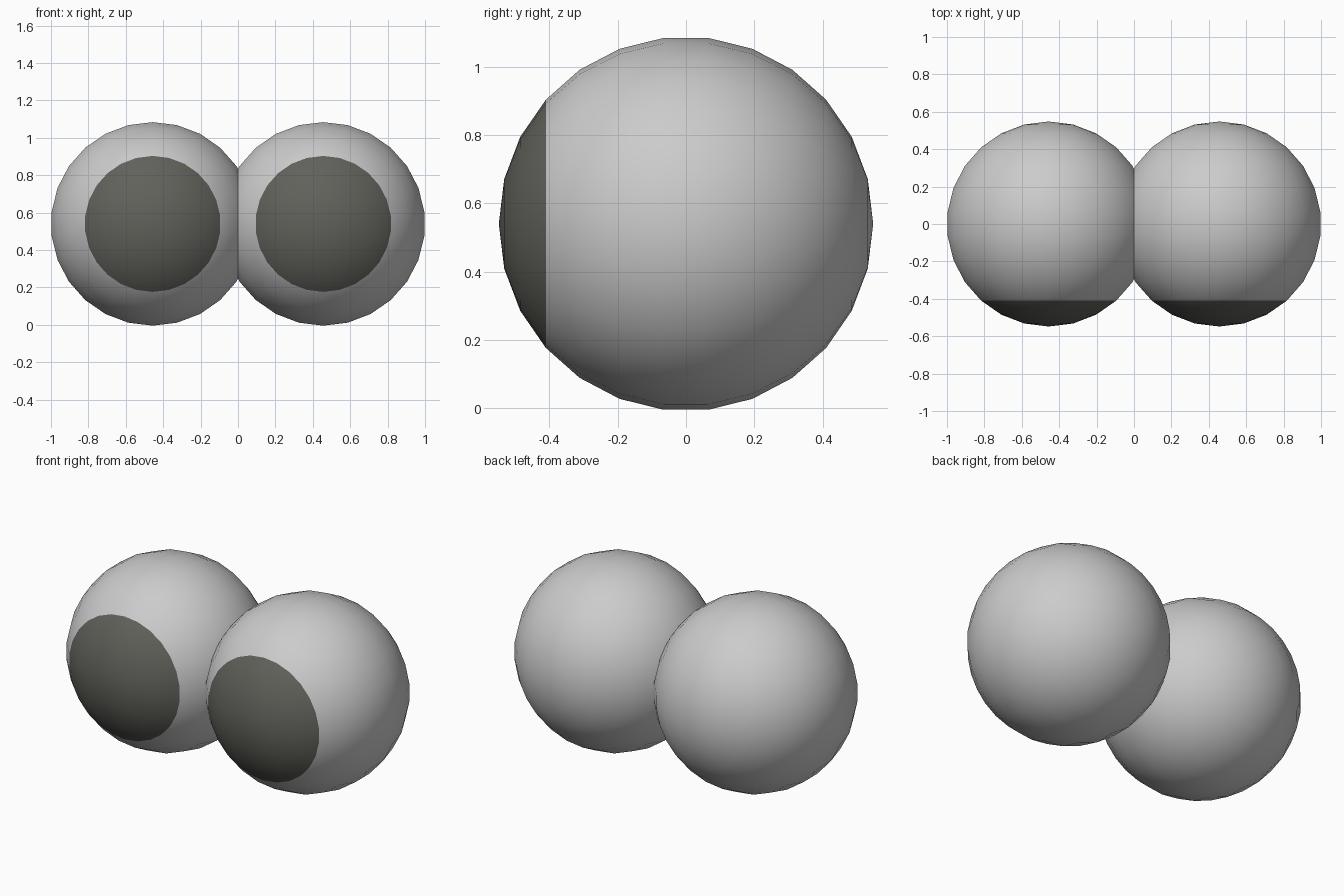
import bpy, bmesh
from math import radians, cos, pi
from mathutils import Matrix

if "Cube" in bpy.data.objects:
    bpy.data.objects.remove(bpy.data.objects["Cube"])

SEGMENTS, RINGS, RADIUS = 26, 13, 0.548
OFFSET, HEIGHT = 0.456, 0.54
PUPIL_EDGE = -RADIUS * cos(3 * pi / RINGS)   # third ring from the front pole

pupil_mat = bpy.data.materials.new("pupil_dark")
pupil_mat.diffuse_color = (0.12, 0.12, 0.105, 1)
pupil_mat.use_nodes = True
pupil_mat.node_tree.nodes["Principled BSDF"].inputs["Base Color"].default_value = pupil_mat.diffuse_color


def eye_part(name, x, pupil):
    """Sphere with its poles along y, keeping only the pupil cap or the white."""
    bm = bmesh.new()
    bmesh.ops.create_uvsphere(bm, u_segments=SEGMENTS, v_segments=RINGS, radius=RADIUS,
                              matrix=Matrix.Rotation(radians(90), 4, 'X'))
    mesh = bpy.data.meshes.new(name)
    unwanted = [f for f in bm.faces
                if (f.calc_center_median().y < PUPIL_EDGE) != pupil]
    for f in bm.faces:
        f.smooth = True
    # keep the rounded sphere shading across the colour border
    normals = {}
    bmesh.ops.delete(bm, geom=unwanted, context='FACES')
    bm.to_mesh(mesh)
    bm.free()
    mesh.normals_split_custom_set_from_vertices([v.co.normalized() for v in mesh.vertices])
    if pupil:
        mesh.materials.append(pupil_mat)
    obj = bpy.data.objects.new(name, mesh)
    obj.location = (x, 0, HEIGHT)
    bpy.context.collection.objects.link(obj)


# Pair of touching eyeballs, each with a dark front cap
for side, x in (("left", -OFFSET), ("right", OFFSET)):
    eye_part(side + "_eyeball", x, False)
    eye_part(side + "_pupil", x, True)
